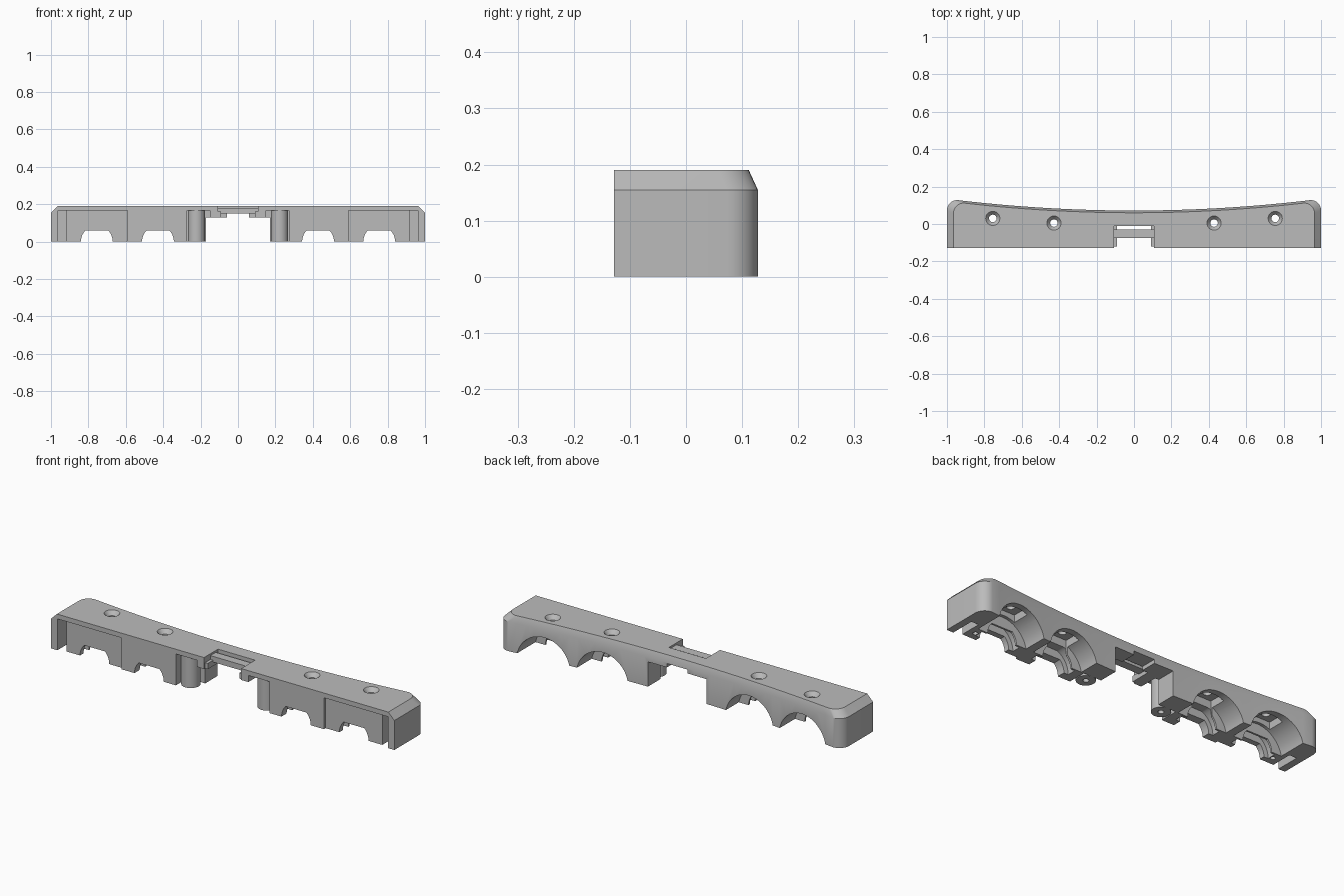
import bpy, bmesh, math

cube = bpy.data.objects.get("Cube")
if cube:
    bpy.data.objects.remove(cube, do_unlink=True)

grey = bpy.data.materials.new("plain_grey")
grey.use_nodes = True
colour = (0.5, 0.5, 0.5, 1)
grey.diffuse_color = colour
grey.node_tree.nodes["Principled BSDF"].inputs["Base Color"].default_value = colour

FRONT, SHOULDER, TOP = -0.128, 0.155, 0.19
UNDER = 0.165      # underside of the top plate
LOW, FAR = -0.3, 0.3


def loft(name, rings):
    """Solid skinned through matching closed rings of points."""
    bm = bmesh.new()
    loops = [[bm.verts.new(p) for p in ring] for ring in rings]
    for a, b in zip(loops, loops[1:]):
        for i in range(len(a)):
            j = (i + 1) % len(a)
            bm.faces.new((a[i], a[j], b[j], b[i]))
    bm.faces.new(loops[0][::-1])
    bm.faces.new(loops[-1])
    bmesh.ops.recalc_face_normals(bm, faces=bm.faces)
    mesh = bpy.data.meshes.new(name)
    bm.to_mesh(mesh)
    bm.free()
    mesh.materials.append(grey)
    obj = bpy.data.objects.new(name, mesh)
    bpy.context.collection.objects.link(obj)
    return obj


def box(name, x0, x1, y0, y1, z0, z1):
    return loft(name, [[(x0, y0, z), (x1, y0, z), (x1, y1, z), (x0, y1, z)]
                       for z in (z0, z1)])


def cone(name, x, y, z0, z1, r0, r1, n=32):
    turn = [math.tau * i / n for i in range(n)]
    return loft(name, [[(x + r * math.cos(a), y + r * math.sin(a), z) for a in turn]
                       for z, r in ((z0, r0), (z1, r1))])


def arch(name, x, y0, y1, r, centre_z, ceiling):
    """Round channel running front to back, with an optional flat ceiling."""
    turn = [math.pi * i / 32 for i in range(33)]
    section = [(x + r * math.cos(a), min(centre_z + r * math.sin(a), ceiling)) for a in turn]
    section += [(x - r, LOW), (x + r, LOW)]
    return loft(name, [[(px, y, pz) for px, pz in section] for y in (y0, y1)])


def outline(half, inset, z):
    """Straight front, rounded rear corners, concave rear edge."""
    r = 0.055
    rear = lambda x: 0.072 + 0.056 * (x / 0.945) ** 2 - inset
    cx = half - r
    cy = rear(cx) - r
    right = [(half, FRONT)]
    right += [(cx + r * math.cos(a), cy + r * math.sin(a))
              for a in (math.pi / 2 * i / 8 for i in range(9))]
    right += [(cx * t / 20, rear(cx * t / 20)) for t in range(19, 0, -1)]
    left = [(-x, y) for x, y in reversed(right)]
    return [(x, y, z) for x, y in right + [(0, rear(0))] + left]


# Main bar with chamfered ends and rear edge
body = loft("bar_body", [outline(1, 0, 0), outline(1, 0, SHOULDER),
                         outline(0.965, 0.012, TOP)])

cutters = []
for s in (1, -1):
    def side_box(name, xa, xb, *rest):
        cutters.append(box(name, min(s * xa, s * xb), max(s * xa, s * xb), *rest))

    # Shallow front panel, end slot and post recess
    side_box("panel_cut", 0.59, 0.93, -FAR, -0.114, LOW, UNDER)
    side_box("slot_cut", 0.92, 0.962, -FAR, 0.0, LOW, UNDER)
    side_box("post_recess_cut", 0.15, 0.272, -FAR, -0.03, LOW, UNDER)
    # Channels, nut pockets and countersunk screw holes
    for x, y in ((0.755, 0.03), (0.428, 0.005)):
        cutters.append(arch("front_arch_cut", s * x, -FAR, FAR, 0.085, 0, 0.06))
        cutters.append(arch("middle_arch_cut", s * x, -0.085, -0.04, 0.11, 0, 0.1))
        cutters.append(arch("rear_arch_cut", s * x, -0.03, FAR, 0.145, -0.03, 1))
        side_box("pocket_cut", x - 0.06, x + 0.06, y - 0.045, y + 0.045, 0.02, 0.14)
        cutters.append(cone("screw_cut", s * x, y, 0.05, 0.25, 0.02, 0.02))
        cutters.append(cone("countersink_cut", s * x, y, 0.168, 0.195, 0.02, 0.042))
    # Small fixing hole in the outer foot
    cutters.append(cone("foot_hole_cut", s * 0.88, -0.07, LOW, 0.08, 0.012, 0.012))

# Central opening and top notch
cutters.append(box("opening_cut", -0.17, 0.17, -FAR, FAR, LOW, 0.13))
cutters.append(box("rear_relief_cut", -0.06, 0.06, -FAR, FAR, LOW, 0.15))
cutters.append(box("notch_cut", -0.108, 0.108, -FAR, -0.012, LOW, FAR))

bpy.context.view_layer.objects.active = body
for cutter in cutters:
    cutter.hide_render = True
    mod = body.modifiers.new(cutter.name, "BOOLEAN")
    mod.operation = "DIFFERENCE"
    mod.solver = "EXACT"
    mod.object = cutter
    bpy.ops.object.modifier_apply(modifier=mod.name)
    bpy.data.objects.remove(cutter, do_unlink=True)

# Crossbar and side ledges in the notch
parts = [body, box("crossbar", -0.108, 0.108, -0.075, -0.03, 0.15, 0.18)]
for s, side in ((1, "left"), (-1, "right")):
    xs = sorted((s * 0.092, s * 0.11))
    parts.append(box(side + "_ledge", *xs, -0.12, -0.012, 0.13, 0.16))
    # Round post with a fixing hole beside the opening
    post = cone(side + "_post", s * 0.222, -0.075, 0, UNDER, 0.046, 0.046)
    hole = cone("post_hole_cut", s * 0.222, -0.075, LOW, 0.1, 0.014, 0.014)
    bpy.context.view_layer.objects.active = post
    mod = post.modifiers.new("hole", "BOOLEAN")
    mod.object = hole
    bpy.ops.object.modifier_apply(modifier=mod.name)
    bpy.data.objects.remove(hole, do_unlink=True)
    parts.append(post)

bpy.ops.object.select_all(action="DESELECT")
for part in parts:
    part.select_set(True)
bpy.context.view_layer.objects.active = body
bpy.ops.object.shade_smooth_by_angle(angle=math.radians(25))
